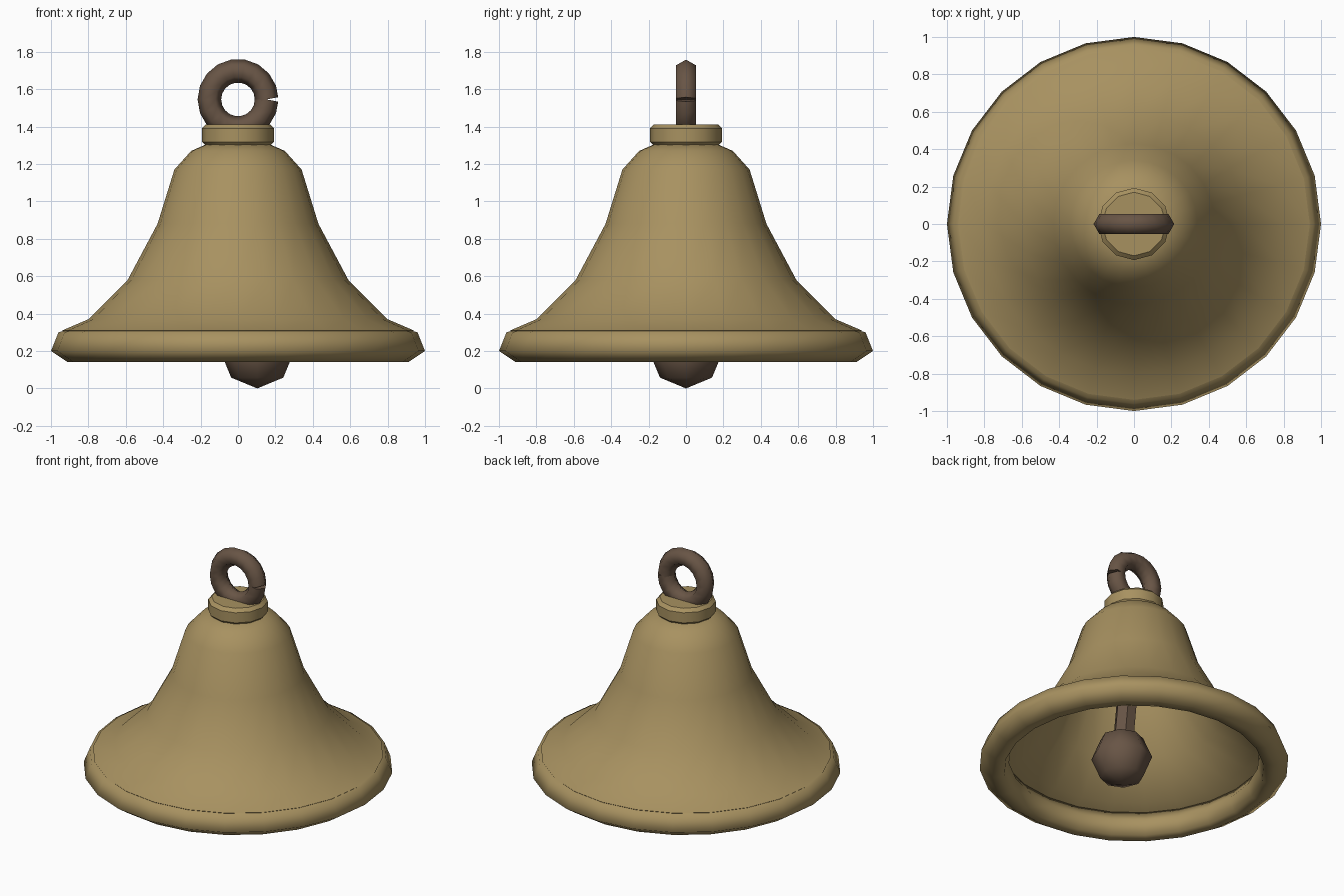
import bpy
import bmesh
from math import sin, cos, pi, radians
from mathutils import Matrix, Vector

old = bpy.data.objects.get("Cube")
if old:
    bpy.data.objects.remove(old, do_unlink=True)


def material(name, color):
    m = bpy.data.materials.new(name)
    m.use_nodes = True
    m.diffuse_color = color
    bsdf = m.node_tree.nodes["Principled BSDF"]
    bsdf.inputs["Base Color"].default_value = color
    bsdf.inputs["Roughness"].default_value = 0.7
    return m


BRASS = material("aged_brass", (0.39, 0.285, 0.118, 1))
IRON = material("dark_bronze", (0.138, 0.09, 0.06, 1))


def finish(name, bm, mat, angle):
    bmesh.ops.recalc_face_normals(bm, faces=bm.faces)
    mesh = bpy.data.meshes.new(name)
    bm.to_mesh(mesh)
    bm.free()
    mesh.materials.append(mat)
    ob = bpy.data.objects.new(name, mesh)
    bpy.context.collection.objects.link(ob)
    bpy.ops.object.select_all(action='DESELECT')
    ob.select_set(True)
    bpy.context.view_layer.objects.active = ob
    bpy.ops.object.shade_smooth_by_angle(angle=radians(angle))
    return ob


def skin(bm, loops, closed=False):
    """Bridge equal vertex loops with quads."""
    pairs = list(zip(loops, loops[1:]))
    if closed:
        pairs.append((loops[-1], loops[0]))
    n = len(loops[0])
    for a, b in pairs:
        for i in range(n):
            j = (i + 1) % n
            bm.faces.new((a[i], a[j], b[j], b[i]))


def lathe(name, profile, sides, mat, angle, ring=False, caps=()):
    """Turn an (r, z) profile around the z axis."""
    bm = bmesh.new()
    loops = [[bm.verts.new((r * cos(2 * pi * i / sides), r * sin(2 * pi * i / sides), z))
              for i in range(sides)] for r, z in profile]
    skin(bm, loops, ring)
    for c in caps:
        bm.faces.new(loops[c])
    return finish(name, bm, mat, angle)


# Flared bell wall, a thin shell closed at the crown
wall = lathe("bell_body", [(0.90, 0.27), (0.94, 0.31), (0.80, 0.37), (0.59, 0.58),
                           (0.43, 0.88), (0.34, 1.17), (0.25, 1.27), (0.17, 1.305)],
             24, BRASS, 75, caps=(-1,))
shell = wall.modifiers.new("wall_thickness", 'SOLIDIFY')
shell.thickness = 0.015
shell.offset = -1

# Thick rolled lip
lathe("bell_lip", [(0.91, 0.14), (1.0, 0.20), (0.96, 0.30), (0.86, 0.325),
                   (0.81, 0.24), (0.84, 0.145)], 24, BRASS, 82, ring=True)

# Crown collar
lathe("crown_collar", [(0.17, 1.295), (0.193, 1.318), (0.193, 1.39), (0.17, 1.412)],
      12, BRASS, 35, caps=(0, -1))

# Hanging ring, a hexagonal bar bent round with a narrow split on one side
bm = bmesh.new()
steps, major, minor = 18, 0.153, 0.063
loops = []
for k in range(steps + 1):
    a = 2 * pi * k / steps
    tilt = radians(11) * ((k == 0) - (k == steps))
    out = Vector((cos(a + tilt), 0, sin(a + tilt)))
    centre = Vector((major * cos(a), 0, 1.545 + major * sin(a)))
    loops.append([bm.verts.new(centre + out * minor * cos(pi * s / 3)
                               + Vector((0, minor * sin(pi * s / 3), 0))) for s in range(6)])
skin(bm, loops)
bm.faces.new(loops[0])
bm.faces.new(loops[-1])
finish("hanging_ring", bm, IRON, 65)

# Clapper, swung slightly to one side: ball and rod
top, ball = Vector((0, 0, 1.27)), Vector((0.103, 0, 0.197))
lean = (top - ball).to_track_quat('Z', 'Y').to_matrix().to_4x4()

bm = bmesh.new()
bmesh.ops.create_uvsphere(bm, u_segments=8, v_segments=4, radius=0.197,
                          matrix=Matrix.Translation(ball))
finish("clapper_ball", bm, IRON, 70)

bm = bmesh.new()
bmesh.ops.create_cone(bm, cap_ends=True, segments=6, radius1=0.07, radius2=0.07,
                      depth=(top - ball).length,
                      matrix=Matrix.Translation((top + ball) / 2) @ lean)
finish("clapper_rod", bm, IRON, 35)
